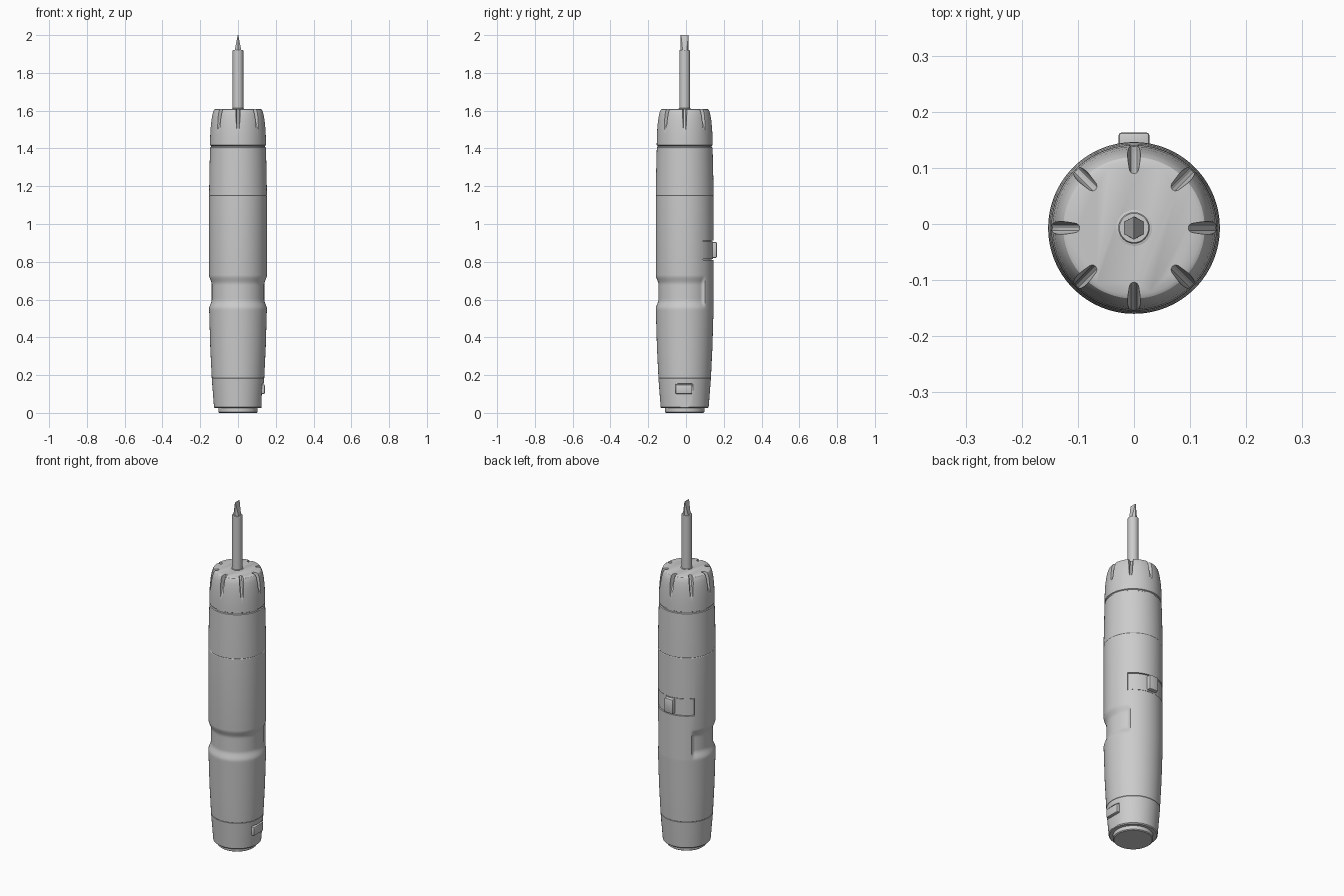
import bpy, bmesh, math
from mathutils import Matrix, Vector

if "Cube" in bpy.data.objects:
    bpy.data.objects.remove(bpy.data.objects["Cube"])

CY = -0.007          # axis of the tool in y
SEG = 128

grey = bpy.data.materials.new("grey plastic")
grey.diffuse_color = (0.6, 0.6, 0.6, 1)
grey.use_nodes = True
grey.node_tree.nodes["Principled BSDF"].inputs["Base Color"].default_value = grey.diffuse_color


def make(name, bm, angle=30):
    bmesh.ops.recalc_face_normals(bm, faces=bm.faces)
    me = bpy.data.meshes.new(name)
    bm.to_mesh(me)
    bm.free()
    me.materials.append(grey)
    ob = bpy.data.objects.new(name, me)
    bpy.context.collection.objects.link(ob)
    return smooth(ob, angle)


def smooth(ob, angle=30):
    bpy.ops.object.select_all(action='DESELECT')
    ob.select_set(True)
    bpy.context.view_layer.objects.active = ob
    bpy.ops.object.shade_smooth_by_angle(angle=math.radians(angle))
    return ob


def lathe(name, profile, seg=SEG, dent=None):
    """Closed turned solid from (radius, z) points; dent(angle, z) is taken off the radius."""
    bm = bmesh.new()
    rings = []
    for r, z in profile:
        ring = []
        for i in range(seg):
            a = math.tau * i / seg
            rr = r - (dent(a, z) if dent else 0)
            ring.append(bm.verts.new((rr * math.cos(a), CY + rr * math.sin(a), z)))
        rings.append(ring)
    for lo, hi in zip(rings, rings[1:]):
        for i in range(seg):
            j = (i + 1) % seg
            bm.faces.new((lo[i], lo[j], hi[j], hi[i]))
    bm.faces.new(rings[0][::-1])
    bm.faces.new(rings[-1])
    return make(name, bm)


def block(name, centre, size, bevel):
    bm = bmesh.new()
    bmesh.ops.create_cube(bm, size=1, matrix=Matrix.Translation(centre) @ Matrix.Diagonal((*size, 1)))
    bmesh.ops.bevel(bm, geom=bm.edges[:], offset=bevel, segments=2, affect='EDGES', profile=0.5)
    return make(name, bm)


def cut(ob, cutter):
    mod = ob.modifiers.new("cut", 'BOOLEAN')
    mod.operation, mod.solver, mod.object = 'DIFFERENCE', 'EXACT', cutter
    bpy.context.view_layer.objects.active = ob
    bpy.ops.object.modifier_apply(modifier=mod.name)
    bpy.data.objects.remove(cutter)
    smooth(ob)


def step(a, b, x):
    t = min(1, max(0, (x - a) / (b - a)))
    return t * t * (3 - 2 * t)


def finger_dent(a, z):
    """Shallow finger recess wrapping the front and both sides."""
    from_front = abs((a + math.pi / 2 + math.pi) % math.tau - math.pi)
    wrap = 1 - step(math.radians(130), math.radians(136), from_front)
    return 0.014 * wrap * step(0.55, 0.60, z) * (1 - step(0.68, 0.73, z))


def arc_band(name, r0, r1, z0, z1, half, n=24):
    """Curved slab centred on the back."""
    bm = bmesh.new()
    rows = []
    for i in range(n + 1):
        a = math.pi / 2 - half + 2 * half * i / n
        rows.append([bm.verts.new((r * math.cos(a), CY + r * math.sin(a), z))
                     for r, z in ((r0, z0), (r1, z0), (r1, z1), (r0, z1))])
    for p, q in zip(rows, rows[1:]):
        for k in range(4):
            m = (k + 1) % 4
            bm.faces.new((p[k], p[m], q[m], q[k]))
    bm.faces.new(rows[0])
    bm.faces.new(rows[-1][::-1])
    return make(name, bm)


# base plug
lathe("base_plug", [(0.099, 0), (0.104, 0.004), (0.104, 0.03)])

# lower handle with hairline seam, finger recess
profile = [(0.122, 0.025), (0.127, 0.030), (0.139, 0.183), (0.1375, 0.1845), (0.139, 0.186),
           (0.147, 0.35), (0.1525, 0.54)]
profile += [(0.153, 0.55 + 0.0075 * i) for i in range(25)]
profile += [(0.153, 1.147), (0.151, 1.15)]
handle = lathe("lower_handle", profile, dent=finger_dent)

# curved switch window on the back with its sliding knob
cut(handle, arc_band("switch_cutter", 0.143, 0.2, 0.81, 0.912, math.radians(51)))
arc_band("switch_panel", 0.140, 0.149, 0.814, 0.908, math.radians(50))
block("switch_knob", (0, 0.145, 0.863), (0.056, 0.036, 0.084), 0.006)

# latch notch and button near the foot on the right
cut(handle, block("latch_cutter", (0.175, CY - 0.004, 0.08), (0.1, 0.1, 0.15), 0.008))
block("latch_button", (0.128, CY - 0.004, 0.125), (0.028, 0.088, 0.05), 0.005)

# upper barrel
lathe("upper_barrel", [(0.151, 1.15), (0.153, 1.153), (0.152, 1.22), (0.150, 1.32), (0.1475, 1.405),
                       (0.143, 1.408), (0.143, 1.416)])

# nose cap with eight tapered grip notches
cap = lathe("nose_cap", [(0.143, 1.414), (0.148, 1.417), (0.1475, 1.46), (0.145, 1.51), (0.141, 1.55),
                         (0.136, 1.58), (0.131, 1.597), (0.126, 1.606), (0.119, 1.61)])
bm = bmesh.new()
for k in range(8):
    turn = Matrix.Translation((0, CY, 0)) @ Matrix.Rotation(math.tau * k / 8, 4, 'Z')
    levels = []
    for r, z in ((0.145, 1.495), (0.131, 1.53), (0.088, 1.63)):
        shape = ((r + 0.006, -0.008), (r + 0.07, -0.018), (r + 0.07, 0.018),
                 (r + 0.006, 0.008), (r + 0.0015, 0.005), (r, 0), (r + 0.0015, -0.005))
        levels.append([bm.verts.new(turn @ Vector((x, y, z))) for x, y in shape])
    for p, q in zip(levels, levels[1:]):
        for i in range(7):
            j = (i + 1) % 7
            bm.faces.new((p[i], p[j], q[j], q[i]))
    bm.faces.new(levels[0][::-1])
    bm.faces.new(levels[-1])
cut(cap, make("notch_cutter", bm))

# collar and bit shaft
lathe("bit_collar", [(0.032, 1.60), (0.032, 1.612), (0.029, 1.613)], 48)
lathe("bit_shaft", [(0.028, 1.60), (0.028, 1.918), (0.026, 1.921)], 48)

# flat screwdriver blade: hexagon narrowing to an edge along y
bm = bmesh.new()
low = [bm.verts.new((0.021 * math.cos(math.radians(a)), CY + 0.021 * math.sin(math.radians(a)), 1.915))
       for a in range(30, 390, 60)]
high = [bm.verts.new((x, CY + y, 2.0)) for x, y in
        ((0.0012, 0.0195), (0, 0.021), (-0.0012, 0.0195), (-0.0012, -0.0195), (0, -0.021), (0.0012, -0.0195))]
for i in range(6):
    j = (i + 1) % 6
    bm.faces.new((low[i], low[j], high[j], high[i]))
bm.faces.new(low[::-1])
bm.faces.new(high)
make("blade_tip", bm, 15)
